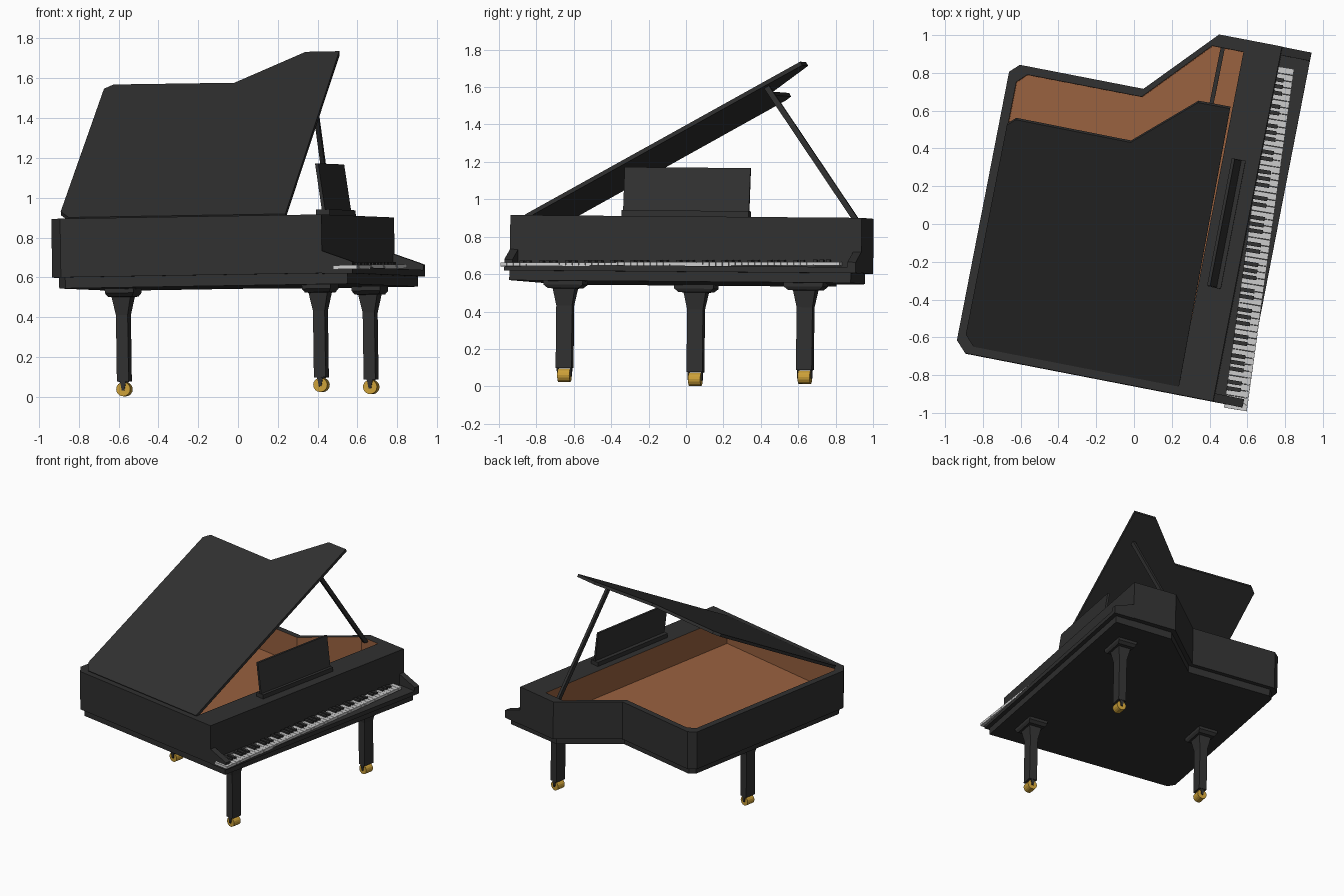
import bpy, bmesh, math
from mathutils import Matrix, Vector

if "Cube" in bpy.data.objects:
    bpy.data.objects.remove(bpy.data.objects["Cube"])

# Local frame: u = towards the player, v = along the keyboard, z = up.
# The whole instrument stands slightly turned and tilted.
TURN = Matrix.Rotation(math.radians(-11), 4, 'Z')


def place(p):
    u, v, z = p
    h = z - 0.9
    return TURN @ Vector((u - 0.016 * h, v + 0.008 * h, z + 0.016 * u - 0.008 * v))


def material(name, color):
    m = bpy.data.materials.new(name)
    m.diffuse_color = (*color, 1)
    m.use_nodes = True
    m.node_tree.nodes["Principled BSDF"].inputs["Base Color"].default_value = m.diffuse_color
    return m


BLACK = material("black_lacquer", (0.03, 0.03, 0.03))
WOOD = material("wood", (0.32, 0.12, 0.05))
IVORY = material("ivory", (0.6, 0.6, 0.6))
BRASS = material("brass", (0.6, 0.35, 0.04))


def build(name, solids, mat, cap_last=True):
    """Each solid is a list of rings of local points, skinned and capped."""
    bm = bmesh.new()
    for rings in solids:
        loops = [[bm.verts.new(place(p)) for p in r] for r in rings]
        n = len(loops[0])
        for a, b in zip(loops, loops[1:]):
            for i in range(n):
                j = (i + 1) % n
                bm.faces.new((a[i], a[j], b[j], b[i]))
        bm.faces.new(loops[0][::-1])
        bm.faces.new(loops[-1])
    bmesh.ops.recalc_face_normals(bm, faces=bm.faces)
    me = bpy.data.meshes.new(name)
    bm.to_mesh(me)
    bm.free()
    me.materials.append(mat)
    ob = bpy.data.objects.new(name, me)
    bpy.context.collection.objects.link(ob)
    return ob


def rect(u, v, hu, hv, z):
    return [(u - hu, v - hv, z), (u + hu, v - hv, z), (u + hu, v + hv, z), (u - hu, v + hv, z)]


def box(u0, u1, v0, v1, z0, z1):
    c = ((u0 + u1) / 2, (v0 + v1) / 2, (u1 - u0) / 2, (v1 - v0) / 2)
    return [rect(*c, z0), rect(*c, z1)]


def at(pts, z):
    return [(u, v, z) for u, v in pts]


def prism_v(profile, v0, v1):
    return [[(u, v0, z) for u, z in profile], [(u, v1, z) for u, z in profile]]


# Case: outer wall, rim and wood-lined well in one skin
outer = [(-.747, -.842), (-.803, -.783), (-.803, .665), (-.754, .712),
         (-.0875, .712), (.251, 1.071), (.59, 1.072), (.59, -.842)]
inner = [(-.705, -.79), (-.755, -.74), (-.755, .62), (-.705, .668),
         (-.089, .669), (.226, 1.005), (.395, 1.005), (.395, -.79)]
case = build("case", [[at(outer, .605), at(outer, .9), at(inner, .9), at(inner, .69)]], BLACK)
case.data.materials.append(WOOD)
for i, f in enumerate(case.data.polygons):
    if 16 <= i < 24 or i == 25:      # well walls and floor
        f.material_index = 1

# Bottom plinth, inset from the case
base = [(-.73, -.815), (-.77, -.77), (-.77, .64), (-.735, .68),
        (-.075, .68), (.26, 1.03), (.715, 1.04), (.715, -.82)]
build("bottom_plinth", [[at(base, .55), at(base, .605)]], BLACK)

# Key bed and sloping cheeks
build("key_bed", [box(.59, .745, -.842, 1.072, .602, .634)], BLACK)
cheek = [(.59, .634), (.745, .634), (.745, .66), (.715, .672), (.59, .717)]
build("key_cheeks", [prism_v(cheek, -.842, -.797), prism_v(cheek, 1.027, 1.072)], BLACK)

# Keyboard: slightly skewed run of 52 white and 36 black keys
def key(t0, t1, d0, d1, z0, z1):
    def pt(t, d, z):
        return (.649 - .099 * t + d, -.862 + 1.828 * t + .03 * d, .643 + .02 * t + z)
    return [[pt(t0, d0, z), pt(t0, d1, z), pt(t1, d1, z), pt(t1, d0, z)] for z in (z0, z1)]


white = [key((i + .03) / 52, (i + .97) / 52, 0, .122, -.02, 0) for i in range(52)]
black = [key((i + .7) / 52, (i + 1.3) / 52, 0, .076, -.004, .012)
         for i in range(51) if i % 7 in (0, 2, 3, 5, 6)]
build("white_keys", white, IVORY)
build("black_keys", black, BLACK)

# Raised lid, hinged on the bass side
SLOPE = math.radians(29.1)
lid_plan = [(-.71, -.8), (-.762, -.745), (-.75, .38), (-.708, .417),
            (-.089, .415), (.224, .689), (.396, .69), (.398, -.8)]
top = [(u, v, .906 + (v + .8) * math.tan(SLOPE)) for u, v in lid_plan]
down = Vector((0, math.sin(SLOPE), -math.cos(SLOPE))) * .022
build("lid", [[[tuple(Vector(p) + down) for p in top], top]], BLACK)

# Lid prop
build("lid_prop", [[rect(.283, .99, .011, .018, .88), rect(.291, .485, .011, .018, 1.605)]], BLACK)

# Music desk: foot and leaning panel
build("music_desk_foot", [box(.447, .517, -.25, .441, .895, .932)], BLACK)
panel = [(.478, .925), (.495, .925), (.462, 1.163), (.446, 1.163)]
build("music_desk", [prism_v(panel, -.247, .438)], BLACK)

# Legs with flared tops, forks and brass casters
for name, u, v in (("bass_leg", .522, -.551), ("treble_leg", .522, .758), ("tail_leg", -.583, -.053)):
    levels = [(.085, .03, .043), (.42, .03, .043), (.51, .048, .06),
              (.512, .062, .085), (.53, .073, .106), (.555, .073, .108)]
    build(name, [[rect(u, v, hu, hv, z) for z, hu, hv in levels]], BLACK)
    build(name + "_fork", [[rect(u, v + s * .036, .006, .004, .04),
                            rect(u, v + s * .036, .016, .004, .09)] for s in (-1, 1)], BLACK)
    wheel = [(u + .036 * math.cos(a), .047 + .036 * math.sin(a))
             for a in (2 * math.pi * k / 16 for k in range(16))]
    build(name + "_caster", [prism_v(wheel, v - .033, v + .033)], BRASS)
